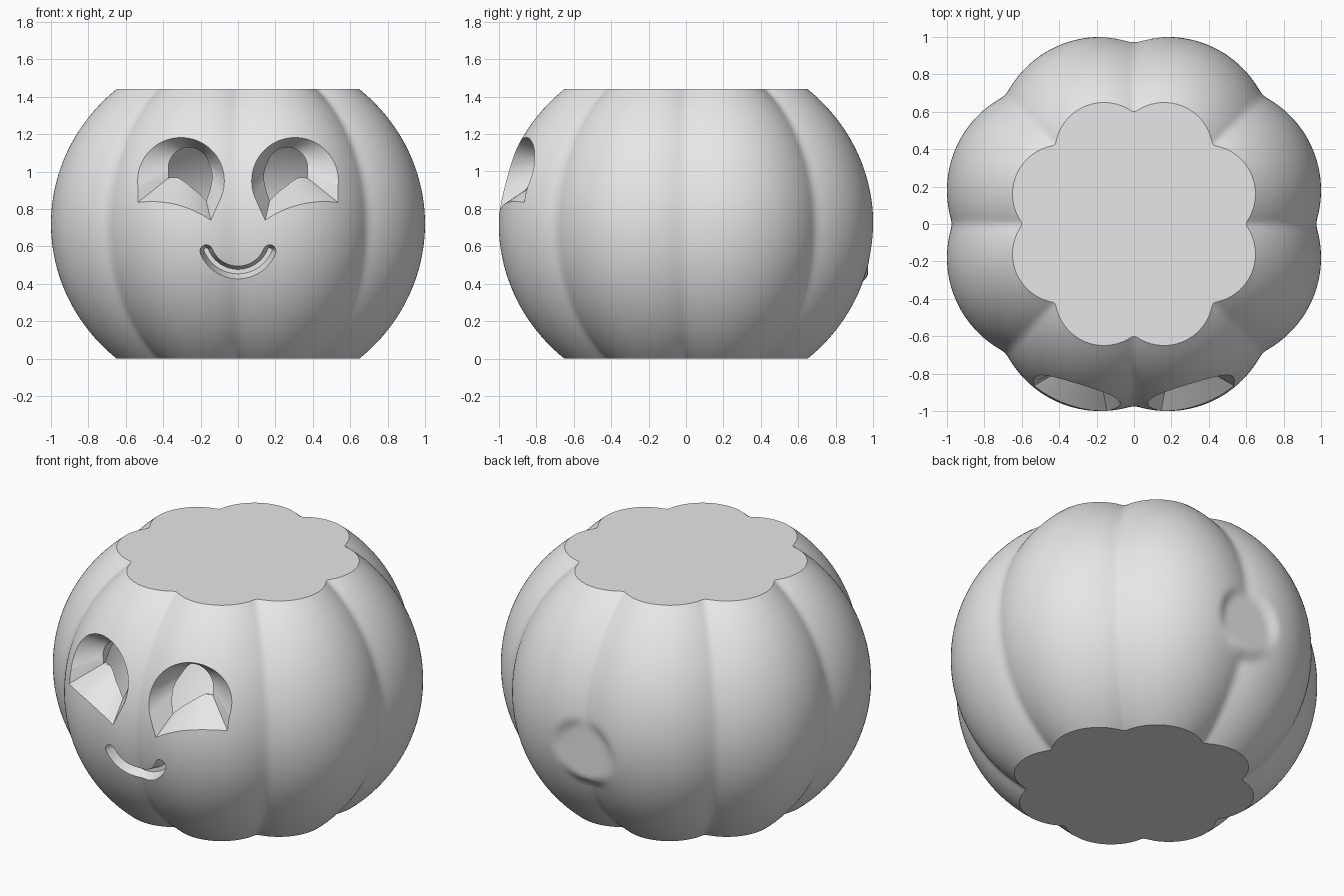
import bpy, bmesh
from math import sin, cos, pi, sqrt, radians

default = bpy.data.objects.get("Cube")
if default:
    bpy.data.objects.remove(default, do_unlink=True)

HEIGHT, MID = 1.44, 0.72
LOBE = pi / 4                      # eight lobes around the body
SIDES, RINGS = 256, 64

skin = bpy.data.materials.new("plain_grey")
skin.use_nodes = True
skin.diffuse_color = (0.8, 0.8, 0.8, 1)
skin.node_tree.nodes["Principled BSDF"].inputs["Base Color"].default_value = (0.8, 0.8, 0.8, 1)


def lobe_circle(z):
    """Distance of a lobe's centre from the axis, and its radius, at height z."""
    dz = z - MID
    d = 0.47 - 0.05 * (dz / MID) ** 2
    return d, sqrt(1 - dz * dz / 0.897) - d * cos(LOBE / 2)


def radius(a, z):
    d, r = lobe_circle(z)
    p = a % LOBE - LOBE / 2
    return d * cos(p) + sqrt(r * r - (d * sin(p)) ** 2)


def soft_radius(a, z, s=0.025):
    return (radius(a - s, z) + 2 * radius(a, z) + radius(a + s, z)) / 4


def front_y(x, z):
    d, r = lobe_circle(z)
    return -d * cos(LOBE / 2) - sqrt(r * r - (abs(x) - d * sin(LOBE / 2)) ** 2)


def loft(name, rings):
    """Closed solid through rings of equally many points."""
    bm = bmesh.new()
    loops = [[bm.verts.new(p) for p in ring] for ring in rings]
    for a, b in zip(loops, loops[1:]):
        for i in range(len(a)):
            j = (i + 1) % len(a)
            bm.faces.new((a[i], a[j], b[j], b[i]))
    bm.faces.new(loops[0][::-1])
    bm.faces.new(loops[-1])
    bmesh.ops.recalc_face_normals(bm, faces=bm.faces)
    mesh = bpy.data.meshes.new(name)
    bm.to_mesh(mesh)
    bm.free()
    obj = bpy.data.objects.new(name, mesh)
    bpy.context.collection.objects.link(obj)
    mesh.materials.append(skin)
    return obj


# Ribbed body, with a flat round spot pressed into the back
def body_point(a, z):
    r = soft_radius(a, z)
    x, y = r * cos(a), r * sin(a)
    if y > 0:
        t = (0.22 - sqrt(x * x + (z - 0.6) ** 2)) / 0.07
        t = min(1, max(0, t))
        y += (0.972 - y) * t * t * (3 - 2 * t)
    return x, y, z


body = loft("pumpkin_body", [
    [body_point(2 * pi * i / SIDES, HEIGHT * k / RINGS) for i in range(SIDES)]
    for k in range(RINGS + 1)])

# Hollow inside
bpy.ops.mesh.primitive_uv_sphere_add(segments=64, ring_count=32, radius=1, location=(0, 0, MID))
cavity = bpy.context.object
cavity.name = "cavity_cutter"
cavity.scale = (0.9, 0.9, 0.66)
cavity.data.materials.append(skin)
cutters = [cavity]


# Eyes: round on top, arched underneath, narrowing inwards
def eye_outline():
    pts = []
    for i in range(41):
        a = radians(-8 + 213 * i / 40)
        pts.append((0.232 * cos(a), 0.232 * sin(a)))
    c1, c2, ctrl = (-0.16, -0.21), (0.23, -0.115), (0.02, -0.09)
    for i in range(17):
        t = i / 16
        pts.append(tuple((1 - t) ** 2 * p + 2 * t * (1 - t) * q + t * t * s
                         for p, q, s in zip(c1, ctrl, c2)))
    return pts


for side, label in ((1, "left"), (-1, "right")):
    outer = [(side * (0.305 + u), 0.95 + v) for u, v in eye_outline()]
    inner = [(side * (0.263 + 0.47 * u), 1.02 + 0.47 * v) for u, v in eye_outline()]
    cutters.append(loft(label + "_eye_cutter", [
        [(x, -1.2, z) for x, z in outer],
        [(x, front_y(x, z), z) for x, z in outer],
        [(x, -0.77, z) for x, z in inner],
        [(x, -0.6, z) for x, z in inner]]))


# Smile: a curved groove with round ends
def smile_outline(w):
    big, top, half = 0.183, 0.643, radians(68)
    pts = []
    for sign in (1, -1):
        for i in range(25):
            a = sign * half * (2 * i / 24 - 1)
            r = big + sign * w
            pts.append((r * sin(a), top - r * cos(a)))
        cx, cz = big * sin(sign * half), top - big * cos(half)
        for i in range(1, 8):
            b = sign * half - pi / 2 + (0 if sign > 0 else pi) + pi * i / 8
            pts.append((cx + w * cos(b), cz + w * sin(b)))
    return pts


lips = smile_outline(0.034)
cutters.append(loft("smile_cutter", [
    [(x, -1.2, z) for x, z in lips],
    [(x, front_y(x, z), z) for x, z in lips],
    [(x, -0.88, z + 0.005) for x, z in smile_outline(0.012)]]))

# Carve, then shade
bpy.ops.object.select_all(action="DESELECT")
bpy.context.view_layer.objects.active = body
body.select_set(True)
for cutter in cutters:
    cutter.hide_render = True
    mod = body.modifiers.new(cutter.name, "BOOLEAN")
    mod.operation = "DIFFERENCE"
    mod.solver = "EXACT"
    mod.object = cutter
    bpy.ops.object.modifier_apply(modifier=mod.name)
    bpy.data.objects.remove(cutter, do_unlink=True)
bpy.ops.object.shade_smooth_by_angle(angle=radians(30))
